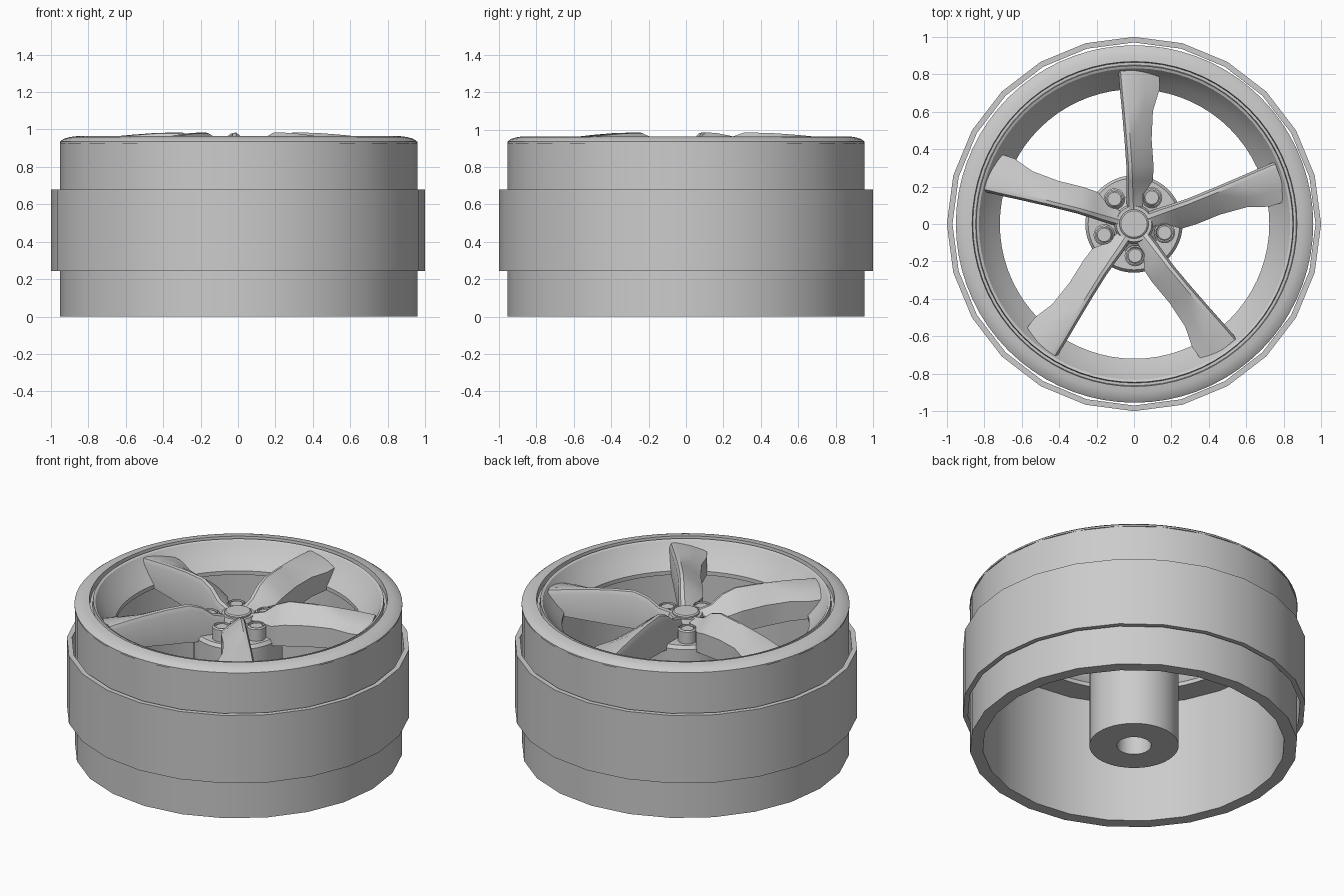
import bpy, bmesh, math
from mathutils import Matrix, Vector

if "Cube" in bpy.data.objects:
    bpy.data.objects.remove(bpy.data.objects["Cube"], do_unlink=True)

metal = bpy.data.materials.new("grey metal")
metal.use_nodes = True
grey = (0.6, 0.6, 0.6, 1)
metal.diffuse_color = grey
metal.node_tree.nodes["Principled BSDF"].inputs["Base Color"].default_value = grey


def finish(bm, name, angle=30, offset=(0, 0, 0)):
    """Turn a bmesh into a smooth-shaded object with sharp edges kept."""
    bmesh.ops.recalc_face_normals(bm, faces=bm.faces)
    mesh = bpy.data.meshes.new(name)
    bm.to_mesh(mesh)
    bm.free()
    mesh.materials.append(metal)
    obj = bpy.data.objects.new(name, mesh)
    obj.location = offset
    bpy.context.collection.objects.link(obj)
    bpy.ops.object.select_all(action='DESELECT')
    obj.select_set(True)
    bpy.context.view_layer.objects.active = obj
    bpy.ops.object.shade_smooth_by_angle(angle=math.radians(angle))
    return obj


def revolve(name, profile, sides, offset=(0, 0, 0), closed=True):
    """Spin an (r, z) profile round z; open profiles are capped at the axis."""
    bm = bmesh.new()
    rings = []
    for r, z in profile:
        rings.append([bm.verts.new((r * math.cos(a), r * math.sin(a), z))
                      for a in (math.tau * i / sides for i in range(sides))])
    pairs = list(zip(rings, rings[1:]))
    if closed:
        pairs.append((rings[-1], rings[0]))
    else:
        bm.faces.new(rings[0])
        bm.faces.new(rings[-1])
    for a, b in pairs:
        for i in range(sides):
            j = (i + 1) % sides
            bm.faces.new((a[i], a[j], b[j], b[i]))
    return finish(bm, name, offset=offset)


# Barrel and the loose outer band around it
shift = (0.003, 0, 0)
revolve("barrel", [(0.955, 0), (0.955, 0.93), (0.88, 0.93), (0.88, 0)], 24, shift)
revolve("outer_band", [(1, 0.245), (1, 0.68), (0.97, 0.68), (0.97, 0.245)], 24)

# Front lip with its groove and the sloping dish
revolve("rim_lip", [
    (0.955, 0.925), (0.955, 0.935), (0.935, 0.95), (0.9, 0.96), (0.868, 0.964),
    (0.864, 0.93), (0.85, 0.93), (0.846, 0.958), (0.832, 0.952), (0.815, 0.925),
    (0.77, 0.865), (0.72, 0.81), (0.72, 0.785), (0.885, 0.785), (0.885, 0.925)],
    72, shift)

# Central hub with a blind bore, core and cap
revolve("hub", [(0.1, 0.6), (0.1, 0), (0.26, 0), (0.26, 0.76), (0.245, 0.78)],
        48, closed=False)
revolve("hub_core", [(0.15, 0.74), (0.15, 0.82), (0.105, 0.85), (0.095, 0.876)],
        40, closed=False)
revolve("centre_cap", [(0.078, 0.85), (0.078, 0.885), (0.07, 0.891)],
        40, closed=False)

# Spoke sections: radius, left edge, ridge, right edge, top z, right z, bottom z
SECTIONS = [
    (0.05, -0.035, 0.000, 0.04, 0.872, 0.865, 0.72),
    (0.16, -0.035, 0.000, 0.06, 0.900, 0.855, 0.73),
    (0.23, -0.032, 0.000, 0.11, 0.955, 0.865, 0.74),
    (0.31, -0.030, 0.000, 0.115, 0.984, 0.885, 0.75),
    (0.45, -0.035, -0.005, 0.11, 0.982, 0.895, 0.76),
    (0.60, -0.043, -0.010, 0.122, 0.971, 0.9, 0.775),
    (0.71, -0.050, -0.015, 0.16, 0.96, 0.9, 0.787),
    (0.82, -0.055, -0.020, 0.165, 0.945, 0.9, 0.79),
]
SPOKE_ANGLES = [math.radians(92 - 72 * k) for k in range(5)]


def add_spoke(bm, angle):
    """Loft the sections; the local x axis is radial, clockwise is to the right."""
    turn = Matrix.Rotation(angle, 4, 'Z')
    rings = []
    for u, left, ridge, right, top, low, base in SECTIONS:
        points = [(left, base), (left, top - 0.03), (left + 0.012, top - 0.004),
                  (ridge, top), (ridge * 0.4 + right * 0.6, top * 0.45 + low * 0.55),
                  (right, low), (right, base)]
        rings.append([bm.verts.new(turn @ Vector((u, -v, z))) for v, z in points])
    for a, b in zip(rings, rings[1:]):
        for i in range(len(a)):
            j = (i + 1) % len(a)
            bm.faces.new((a[i], a[j], b[j], b[i]))
    bm.faces.new(rings[0])
    bm.faces.new(rings[-1])


bm = bmesh.new()
for angle in SPOKE_ANGLES:
    add_spoke(bm, angle)
finish(bm, "spokes", angle=32)

# Lug sockets and bolts between the spokes
for k, angle in enumerate(SPOKE_ANGLES):
    a = angle - math.radians(36)
    spot = (0.17 * math.cos(a), 0.17 * math.sin(a), 0)
    revolve(f"lug_socket_{k + 1}", [(0.056, 0.74), (0.056, 0.855), (0.047, 0.862),
                                    (0.047, 0.74)], 24, spot)
    revolve(f"lug_bolt_{k + 1}", [(0.043, 0.74), (0.043, 0.85), (0.036, 0.856)],
            24, spot, closed=False)
